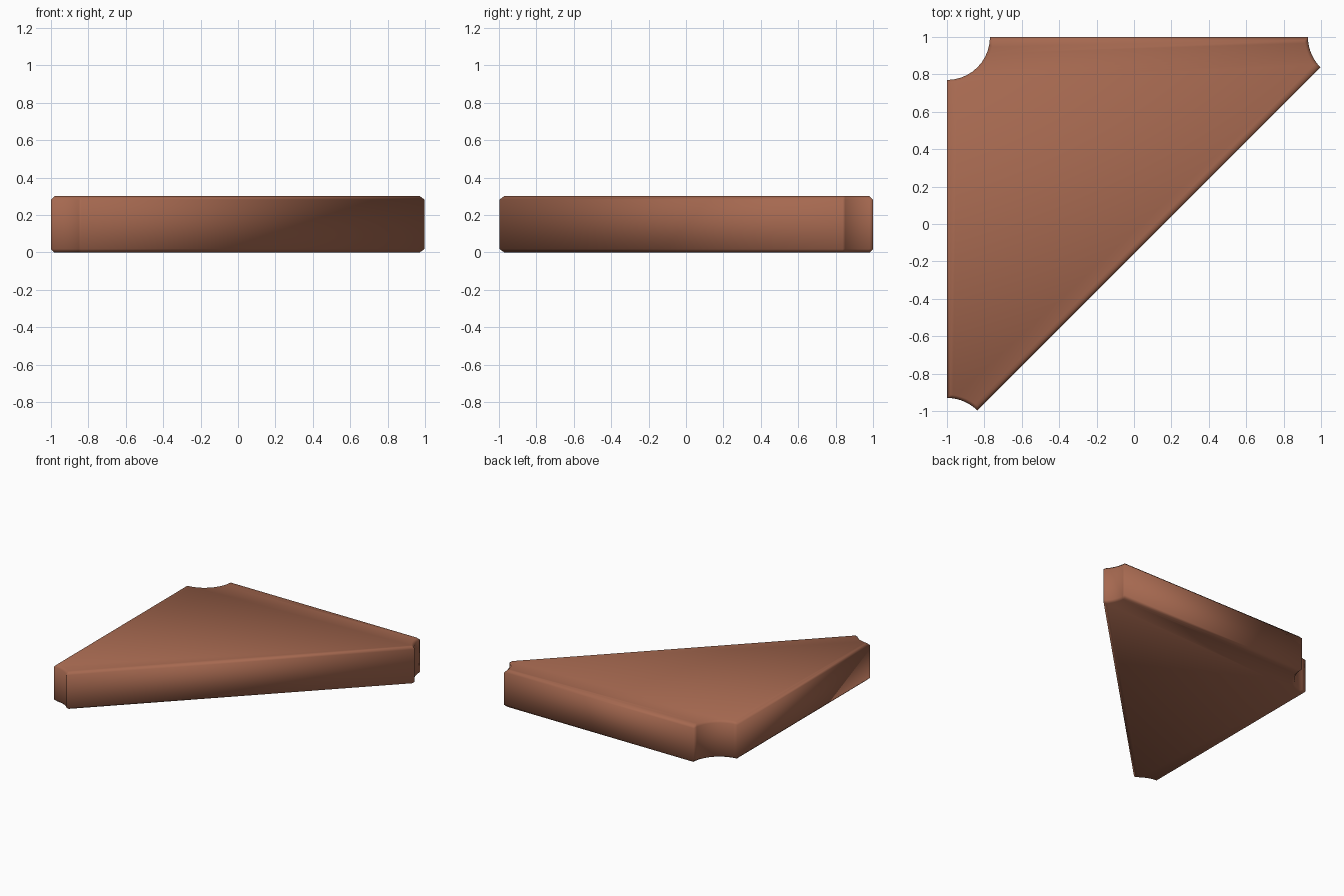
import bpy, bmesh, math
from mathutils import Vector

if "Cube" in bpy.data.objects:
    bpy.data.objects.remove(bpy.data.objects["Cube"])

HEIGHT, RADIUS, CHAMFER, STEPS = 0.30, 0.23, 0.018, 10
# Sharp triangle corners, counter-clockwise, before the round bites
CORNERS = [Vector((-1, 1)), Vector((-1, -1.16)), Vector((1.16, 1))]


def outline(inset):
    """Triangle with a concave arc at each corner, shrunk evenly by inset."""
    pts = []
    r = RADIUS + inset
    trim = math.asin(inset / r)
    for i, c in enumerate(CORNERS):
        to_prev = CORNERS[i - 1] - c
        to_next = CORNERS[(i + 1) % 3] - c
        a0 = math.atan2(to_prev.y, to_prev.x)
        a1 = math.atan2(to_next.y, to_next.x)
        sweep = (a1 - a0 + math.pi) % (2 * math.pi) - math.pi
        s = math.copysign(1, sweep)
        start, span = a0 + s * trim, sweep - 2 * s * trim
        for k in range(STEPS + 1):
            a = start + span * k / STEPS
            pts.append((c.x + r * math.cos(a), c.y + r * math.sin(a)))
    return pts


# Slab: four stacked outlines, chamfered at the bottom and top
bm = bmesh.new()
levels = [(CHAMFER, 0), (0, CHAMFER), (0, HEIGHT - CHAMFER), (CHAMFER, HEIGHT)]
rings = [[bm.verts.new((x, y, z)) for x, y in outline(d)] for d, z in levels]
for low, high in zip(rings, rings[1:]):
    n = len(low)
    for i in range(n):
        j = (i + 1) % n
        bm.faces.new((low[i], low[j], high[j], high[i]))
bm.faces.new(rings[0][::-1])
bm.faces.new(rings[-1])
bmesh.ops.recalc_face_normals(bm, faces=bm.faces)
for f in bm.faces:
    f.smooth = True

mesh = bpy.data.meshes.new("triangular_slab")
bm.to_mesh(mesh)
bm.free()
slab = bpy.data.objects.new("triangular_slab", mesh)
bpy.context.collection.objects.link(slab)

# Terracotta brown
mat = bpy.data.materials.new("terracotta_brown")
mat.diffuse_color = (0.38, 0.14, 0.08, 1)
mat.use_nodes = True
mat.node_tree.nodes["Principled BSDF"].inputs["Base Color"].default_value = mat.diffuse_color
mesh.materials.append(mat)
